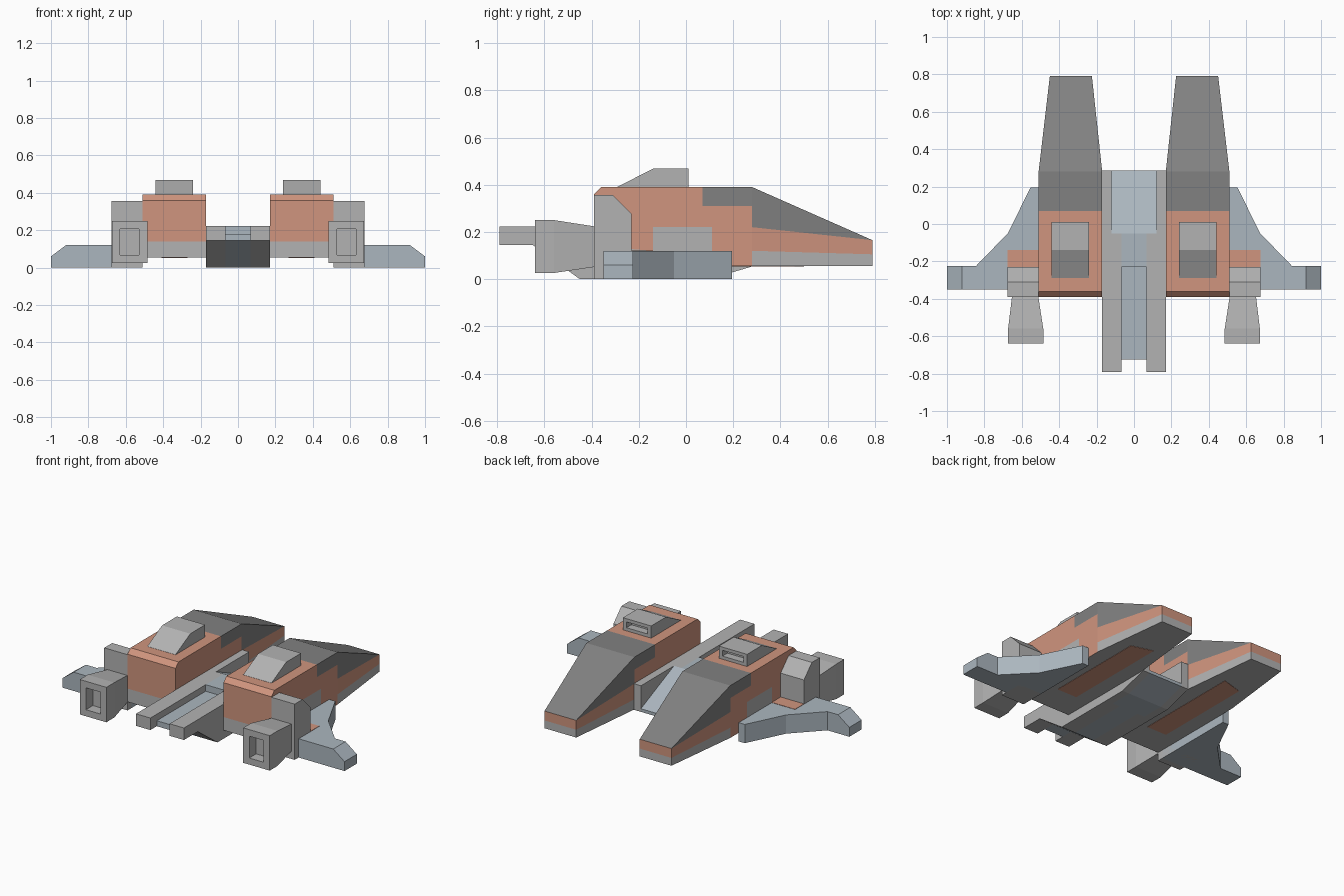
import bpy, bmesh

if "Cube" in bpy.data.objects:
    bpy.data.objects.remove(bpy.data.objects["Cube"])


def paint(name, r, g, b):
    m = bpy.data.materials.new(name)
    m.diffuse_color = (r, g, b, 1)
    m.use_nodes = True
    m.node_tree.nodes["Principled BSDF"].inputs["Base Color"].default_value = m.diffuse_color
    return m


GREY = paint("grey", .45, .45, .45)
ORANGE = paint("orange", .63, .30, .21)
DARK = paint("dark_grey", .22, .22, .22)
BLUE = paint("blue_grey", .41, .47, .52)


def finish(name, bm, mats, mirror=True):
    bmesh.ops.remove_doubles(bm, verts=bm.verts, dist=1e-5)
    bmesh.ops.recalc_face_normals(bm, faces=bm.faces)
    me = bpy.data.meshes.new(name)
    bm.to_mesh(me)
    bm.free()
    for m in mats:
        me.materials.append(m)
    ob = bpy.data.objects.new(name, me)
    bpy.context.collection.objects.link(ob)
    if mirror:
        ob.modifiers.new("mirror", 'MIRROR').use_mirror_merge = False
    return ob


def loft(name, rings, mat, mirror=True):
    """Skin a list of equal-length rings and cap both ends."""
    bm = bmesh.new()
    vs = [[bm.verts.new(p) for p in ring] for ring in rings]
    n = len(vs[0])
    for a, b in zip(vs, vs[1:]):
        for i in range(n):
            j = (i + 1) % n
            bm.faces.new((a[i], a[j], b[j], b[i]))
    bm.faces.new(vs[0])
    bm.faces.new(vs[-1])
    return finish(name, bm, [mat], mirror)


def side_prism(name, yz, x0, x1, mat, mirror=True):
    return loft(name, [[(x, y, z) for y, z in yz] for x in (x0, x1)], mat, mirror)


def flat_prism(name, xy, z0, z1, mat):
    return loft(name, [[(x, y, z) for x, y in xy] for z in (z0, z1)], mat)


def rect(y, x0, x1, z0, z1):
    return [(x0, y, z0), (x1, y, z0), (x1, y, z1), (x0, y, z1)]


# Twin hulls: painted side panels, skinned across along their outer outline
PANELS = [
    (0, [(-.39, .055), (.11, .055), (.11, .22), (-.14, .22), (-.14, .12), (-.39, .14)]),
    (1, [(-.39, .14), (-.14, .12), (-.14, .22), (.11, .22), (.11, .055), (.28, .055),
         (.28, .12), (.28, .22), (.28, .31), (.07, .31), (.07, .39), (-.36, .39), (-.39, .36)]),
    (0, [(.28, .055), (.79, .055), (.79, .105), (.28, .12)]),
    (1, [(.28, .12), (.79, .105), (.79, .165), (.28, .22)]),
    (2, [(.07, .31), (.28, .31), (.28, .39), (.07, .39)]),
    (2, [(.28, .22), (.79, .165), (.28, .39), (.28, .31)]),
]


def hull_x(y):
    t = max(0, (y - .28) / .51)
    return .17 + .055 * t, .51 - .06 * t


bm = bmesh.new()
edges = {}
for mat, pts in PANELS:
    for side in (0, 1):
        f = bm.faces.new([bm.verts.new((hull_x(y)[side], y, z)) for y, z in pts])
        f.material_index = mat
    for a, b in zip(pts, pts[1:] + pts[:1]):
        edges.setdefault(frozenset((a, b)), []).append((mat, a, b))
for uses in edges.values():
    if len(uses) == 1:
        mat, a, b = uses[0]
        quad = [(hull_x(p[0])[s], *p) for p, s in ((a, 0), (b, 0), (b, 1), (a, 1))]
        f = bm.faces.new([bm.verts.new(q) for q in quad])
        f.material_index = 0 if a[1] == b[1] == .055 else mat
finish("hull", bm, [GREY, ORANGE, DARK])

# Painted strip under each hull
flat_prism("hull_belly_strip", [(.27, -.2), (.41, -.2), (.41, .46), (.27, .5)],
           .053, .056, ORANGE)

# Roof pods with a slot in the rear face
loft("roof_pod", [rect(-.29, .24, .44, .388, .391), rect(-.14, .24, .44, .388, .468),
                  rect(.01, .24, .44, .388, .468), rect(.01, .265, .415, .41, .447),
                  rect(-.04, .265, .415, .41, .447)], GREY)

# Engine blocks and square nozzles
side_prism("engine_block", [(-.39, 0), (-.39, .357), (-.31, .357), (-.23, .275), (-.23, 0)],
           .51, .675, GREY)
loft("engine_nozzle", [rect(-.385, .512, .652, .052, .223), rect(-.56, .485, .673, .026, .25),
                       rect(-.64, .485, .673, .026, .25), rect(-.64, .528, .63, .068, .208),
                       rect(-.57, .528, .63, .068, .208)], GREY)

# Wings, chamfered tips and root paint
flat_prism("wing", [(.51, .195), (.553, .195), (.675, -.05), (.845, -.225), (.92, -.225),
                    (.92, -.35), (.51, -.35)], 0, .12, BLUE)
loft("wing_tip", [[(.92, y, 0), (1, y, 0), (1, y, .06), (.92, y, .12)]
                  for y in (-.35, -.225)], BLUE)
flat_prism("wing_root_paint", [(.51, -.23), (.675, -.23), (.675, -.14), (.51, -.14)],
           .119, .122, ORANGE)

# Centre body: side rails, slotted deck and rear ramp
side_prism("front_rail", [(-.79, .145), (-.65, .145), (-.45, 0), (-.05, 0), (-.05, .222),
                          (-.79, .222)], .068, .17, GREY)
side_prism("rear_rail", [(-.05, 0), (.1, 0), (.285, .055), (.285, .222), (-.05, .222)],
           .12, .17, GREY)
side_prism("centre_deck", [(-.725, .145), (-.65, .145), (-.45, 0), (-.05, 0), (-.05, .222),
                           (-.23, .222), (-.23, .18), (-.725, .18)], -.068, .068, BLUE, False)
side_prism("rear_ramp", [(-.05, 0), (.1, 0), (.285, .055), (.285, .075), (-.05, .222)],
           -.12, .12, BLUE, False)
